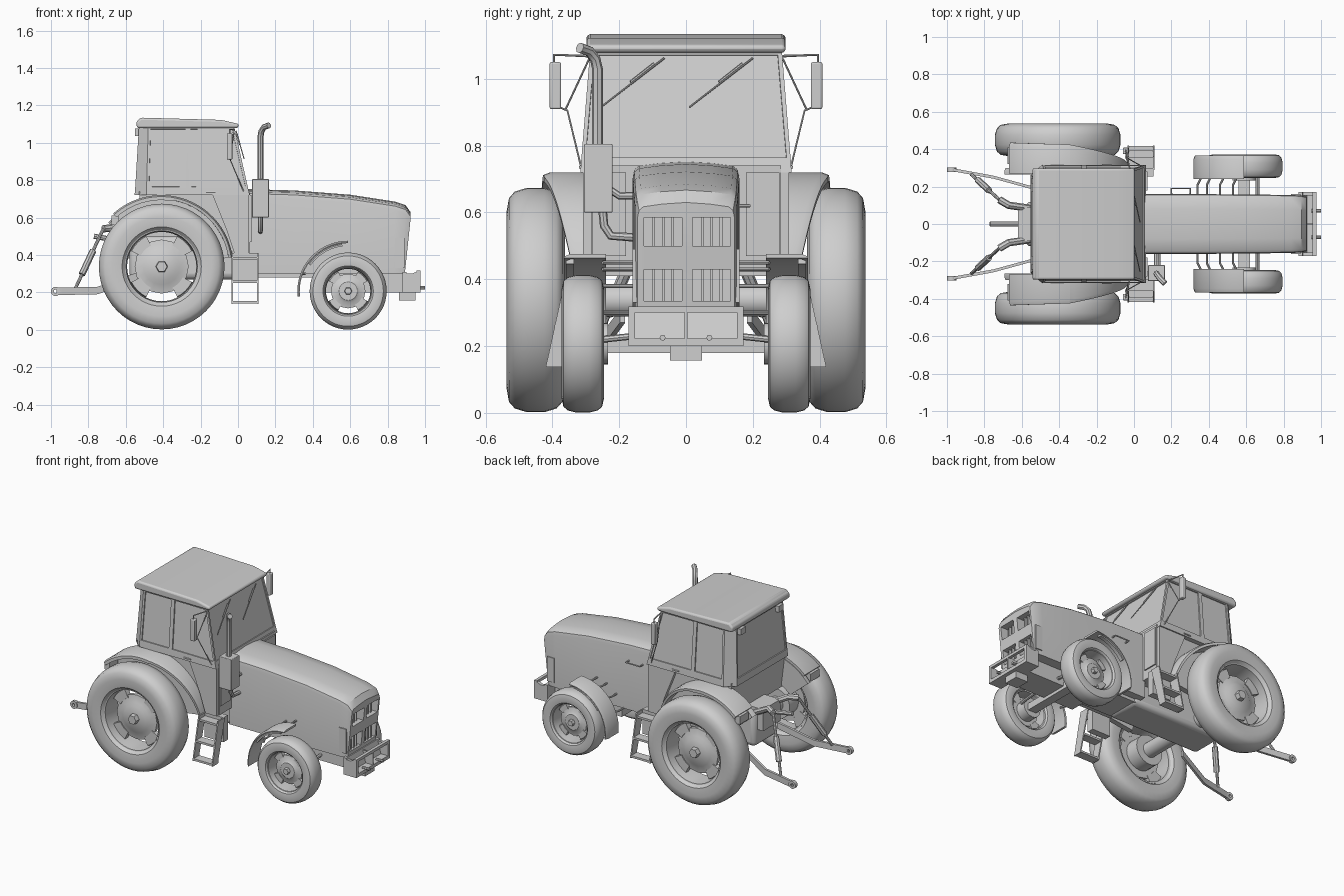
import bpy, bmesh
from math import sin, cos, pi, radians

old = bpy.data.objects.get("Cube")
if old:
    bpy.data.objects.remove(old, do_unlink=True)

GREY = (.62, .62, .62, 1)
paint = bpy.data.materials.new("plain grey")
paint.use_nodes = True
paint.diffuse_color = GREY
paint.node_tree.nodes["Principled BSDF"].inputs["Base Color"].default_value = GREY
parts = []


def add_object(name, mesh):
    obj = bpy.data.objects.new(name, mesh)
    bpy.context.collection.objects.link(obj)
    mesh.materials.clear()
    mesh.materials.append(paint)
    parts.append(obj)
    return obj


def finish(name, bm):
    bmesh.ops.remove_doubles(bm, verts=bm.verts, dist=.0001)
    bmesh.ops.recalc_face_normals(bm, faces=bm.faces)
    mesh = bpy.data.meshes.new(name)
    bm.to_mesh(mesh)
    bm.free()
    return add_object(name, mesh)


def loft_mesh(sections, wrap=False):
    """Skin a row of closed rings that have equal point counts."""
    bm = bmesh.new()
    rings = [[bm.verts.new(p) for p in ring] for ring in sections]
    count = len(rings[0])
    followers = rings[1:] + (rings[:1] if wrap else [])
    for one, two in zip(rings, followers):
        for i in range(count):
            j = (i + 1) % count
            bm.faces.new((one[i], one[j], two[j], two[i]))
    if not wrap:
        bm.faces.new(rings[0])
        bm.faces.new(rings[-1])
    return bm


def loft(name, sections, wrap=False):
    return finish(name, loft_mesh(sections, wrap))


def side_prism(name, outline, y_low, y_high):
    return loft(name, [[(x, y, z) for x, z in outline] for y in (y_low, y_high)])


def box(name, xs, ys, zs):
    (xa, xb), (ya, yb) = xs, ys
    return loft(name, [[(xa, ya, z), (xb, ya, z), (xb, yb, z), (xa, yb, z)] for z in zs])


def bevel(obj, width):
    mod = obj.modifiers.new("soft edges", "BEVEL")
    mod.width, mod.segments, mod.limit_method = width, 3, "ANGLE"


def lathe(name, centre, side, profile, steps=40):
    """Turn (radius, sideways) points about the wheel axis."""
    cx, cy, cz = centre
    rings = []
    for k in range(steps):
        a = 2 * pi * k / steps
        rings.append([(cx + r * cos(a), side * (cy + v), cz + r * sin(a)) for r, v in profile])
    return loft(name, rings, wrap=True)


def arc_band(name, centre, radii, degrees, side, inner, outer_start, outer_end, steps=20):
    """Curved slab around an axle, its outer edge easing between two widths."""
    cx, cz = centre
    low, high = radii
    rings = []
    for k in range(steps + 1):
        t = k / steps
        a = radians(degrees[0] + t * (degrees[1] - degrees[0]))
        edge = outer_start + t * (outer_end - outer_start)
        corners = ((low, inner), (high, inner), (high, edge - .02), (high - .008, edge), (low, edge))
        rings.append([(cx + r * cos(a), side * y, cz + r * sin(a)) for r, y in corners])
    return loft(name, rings)


def tube(name, points, radius):
    curve = bpy.data.curves.new(name, "CURVE")
    curve.dimensions, curve.bevel_depth, curve.bevel_resolution = "3D", radius, 2
    curve.use_fill_caps = True
    line = curve.splines.new("POLY")
    line.points.add(len(points) - 1)
    for point, co in zip(line.points, points):
        point.co = (*co, 1)
    temp = bpy.data.objects.new(name, curve)
    bpy.context.collection.objects.link(temp)
    graph = bpy.context.evaluated_depsgraph_get()
    mesh = bpy.data.meshes.new_from_object(temp.evaluated_get(graph))
    bpy.data.objects.remove(temp, do_unlink=True)
    return add_object(name, mesh)


def wheel(name, centre, side, radius, rim, half):
    depth = radius - rim
    right = [(0, .7), (.12, .92), (.5, 1), (.78, .92), (.92, .72), (1, .3)]
    shape = right + [(d, -v) for d, v in reversed(right)]
    lathe(name + "_tyre", centre, side, [(rim + d * depth, v * half) for d, v in shape], 48)
    lathe(name + "_rim", centre, side, [(rim * r, half * v) for r, v in
          ((1.01, .74), (.98, .72), (.95, 0), (.95, -.7), (1.01, -.74))])
    lathe(name + "_disc", centre, side, [(rim * r, half * v) for r, v in
          ((0, .35), (.4, .35), (.5, .2), (.74, .1), (.74, -.15), (0, -.15))], 16)
    lathe(name + "_hub", centre, side, [(rim * r, half * v) for r, v in
          ((0, .7), (.15, .7), (.17, .3), (0, .3))], 6)
    lathe(name + "_drum", centre, side, [(rim * r, half * v) for r, v in
          ((0, 0), (.5, 0), (.5, -1.2), (0, -1.2))], 24)
    for k in range(4):
        mid = 45 + 90 * k
        arc_band(f"{name}_tab_{k}", (centre[0], centre[2]), (rim * .65, rim * .97), (mid - 18, mid + 18),
                 side, centre[1] - half * .2, centre[1] + half * .2, centre[1] + half * .2, 4)


# Hood with crowned top and raked nose
def hood_ring(x, width, shoulder, top, x_low):
    half = [(x_low, width, .3), (x, width, shoulder), (x, width * .97, top - .024),
            (x, width * .88, top - .013), (x, width * .5, top - .005)]
    return half + [(x, 0, top)] + [(px, -y, z) for px, y, z in reversed(half)]


hood = loft("hood", [hood_ring(.05, .16, .7, .752, .05), hood_ring(.3, .16, .7, .745, .3),
                     hood_ring(.6, .158, .68, .722, .6), hood_ring(.84, .155, .64, .685, .83),
                     hood_ring(.895, .152, .615, .667, .88), hood_ring(.922, .145, .585, .63, .892)])

# Grille openings cut into the nose, then slats
for low, high in ((.5, .585), (.335, .43)):
    for near, far in ((-.125, -.012), (.02, .133)):
        cutter = box("grille_cutter", (.865, 1), (near, far), (low, high))
        cutter.hide_render = True
        cut = hood.modifiers.new("opening", "BOOLEAN")
        cut.object, cut.solver = cutter, "EXACT"
        bpy.context.view_layer.objects.active = hood
        bpy.ops.object.modifier_apply(modifier=cut.name)
        parts.remove(cutter)
        bpy.data.objects.remove(cutter, do_unlink=True)
        for k in (1, 2, 3):
            y = near + (far - near) * k / 4
            box("grille_slat", (.86, .885), (y - .004, y + .004), (low, high))

# Front weight carrier: open tray with a framed front
side_prism("carrier_back", [(.88, .2), (.93, .2), (.9, .31), (.88, .31)], -.172, .172)
box("carrier_floor", (.88, .975), (-.172, .172), (.2, .222))
box("carrier_front_bar", (.955, .975), (-.172, .172), (.3, .318))
for y, thick in ((-.162, .01), (0, .004), (.162, .01)):
    side_prism("carrier_web", [(.88, .2), (.975, .2), (.975, .318), (.93, .3), (.88, .3)], y - thick, y + thick)
box("tow_block", (.86, .95), (-.048, .048), (.157, .2))

# Chassis, axles and driveline
box("front_frame", (.4, .89), (-.09, .09), (.2, .31))
box("front_axle", (.56, .62), (-.26, .26), (.18, .225))
box("engine_sump", (.05, .45), (-.11, .11), (.28, .34))
bevel(box("gearbox", (-.58, .1), (-.12, .12), (.27, .5)), .03)
box("hitch_block", (-.62, -.5), (-.09, .09), (.38, .52))
lathe("rear_axle", (-.41, 0, .337), 1, [(0, -.38), (.048, -.38), (.048, .38), (0, .38)], 20)

# Cab: lower body, glazed upper body with recessed panes, roof
side_prism("cab_base", [(-.03, .41), (.065, .41), (.065, .74), (-.53, .74), (-.5, .5), (-.07, .5)], -.285, .285)


def cab_ring(front, split, rear, back, wide, narrow, z):
    half = [(front, wide), (split, wide), (rear, wide), (back, narrow)]
    return [(x, y, z) for x, y in half + [(x, -y) for x, y in reversed(half)]]


bm = loft_mesh([cab_ring(.063, -.268, -.49, -.553, .316, .262, .72),
                cab_ring(.055, -.268, -.489, -.55, .314, .26, .752),
                cab_ring(-.02, -.268, -.48, -.53, .287, .24, 1.085)])
bmesh.ops.recalc_face_normals(bm, faces=bm.faces)
panes = [f for f in bm.faces if abs(f.normal.z) < .5 and f.calc_area() > .05]
bmesh.ops.inset_individual(bm, faces=panes, thickness=.018, depth=0)
bmesh.ops.inset_individual(bm, faces=panes, thickness=.001, depth=-.007)
finish("cab_shell", bm)
bevel(side_prism("roof", [(-.54, 1.078), (0, 1.078), (.005, 1.1), (-.09, 1.122), (-.52, 1.134), (-.545, 1.11)],
                 -.298, .298), .014)
for y in (-.065, .2):
    tube("wiper_arm", [(-.01, y, 1.062), (.012, y - .1, .985), (.032, y - .19, .915)], .003)
    tube("wiper_blade", [(-.006, y - .03, 1.045), (.01, y - .1, .99)], .005)

for side, label in ((-1, "near"), (1, "far")):
    # Wheels and fenders
    wheel(label + "_rear_wheel", (-.408, .45, .338), side, .336, .195, .087)
    wheel(label + "_front_wheel", (.589, .309, .207), side, .206, .125, .063)
    arc_band(label + "_rear_fender", (-.41, .335), (.358, .385), (132, 80), side, .27, .435, .425)
    arc_band(label + "_rear_fender_front", (-.41, .335), (.362, .385), (80, 8), side, .27, .425, .33)
    arc_band(label + "_wheel_well", (-.41, .335), (.2, .37), (140, 8), side, .265, .3, .3)
    arc_band(label + "_front_fender", (.588, .205), (.258, .271), (186, 90), side, .24, .365, .365)
    arc_band(label + "_front_fender_lip", (.588, .205), (.243, .26), (145, 97), side, .335, .36, .36)
    for x, z in ((.34, .3), (.39, .38), (.46, .43), (.53, .45)):
        tube(label + "_fender_bracket", [(x, side * .15, z), (x, side * .21, z), (x + .02, side * .25, z)], .006)
    box(label + "_tail_lamp", (-.675, -.64), (side * .32, side * .41), (.56, .61))
    box(label + "_nose_lamp", (.84, .89), (side * .14, side * .16), (.33, .49))
    box(label + "_rear_work_lamp", (-.55, -.51), (side * .17, side * .22), (1.035, 1.075))
    # Door skin, firewall panel and side tank
    side_prism(label + "_door", [(-.14, .73), (.06, .73), (.06, .41), (-.02, .41), (-.06, .53)], side * .28, side * .308)
    box(label + "_firewall_panel", (.06, .073), (side * .18, side * .28), (.47, .72))
    box(label + "_side_tank", (-.03, .105), (side * .255, side * .3), (.25, .41))
    tube(label + "_door_handle", [(-.17, side * .316, .735), (-.12, side * .316, .735)], .005)
    # Boarding steps
    rail = [(.365, .137), (.42, .137), (.36, .41), (.29, .41)]
    for x in (-.035, .102):
        loft(label + "_step_rail", [[(px, side * y, z) for y, z in rail] for px in (x, x + .008)])
    for y, z in ((.36, .14), (.335, .25), (.3, .375)):
        box(label + "_step_tread", (-.035, .11), (side * y, side * (y + .058)), (z, z + .013))
    # Mirror with its arms
    bevel(box(label + "_mirror", (-.06, -.03), (side * .374, side * .408), (.91, 1.05)), .005)
    tube(label + "_mirror_arm", [(-.02, side * .285, 1.068), (-.045, side * .395, 1.072), (-.045, side * .395, 1.04)], .004)
    tube(label + "_mirror_stay", [(-.045, side * .39, .92), (-.04, side * .355, .905), (.03, side * .315, .74)], .003)
    tube(label + "_mirror_brace", [(-.02, side * .29, 1.06), (-.045, side * .36, .91)], .003)
    # Three-point hitch and steering rod
    loft(label + "_lower_link", [[(x, side * (y + dy), z + dz) for dy, dz in
                                  ((-.008, -.02), (.008, -.02), (.008, .02), (-.008, .02))]
                                 for x, y, z in ((-.97, .29, .205), (-.75, .25, .21), (-.53, .19, .29))])
    lathe(label + "_link_eye", (-.975, .29, .205), side, [(.01, -.011), (.025, -.011), (.025, .011), (.01, .011)], 16)
    tube(label + "_lift_rod", [(-.87, side * .265, .22), (-.72, side * .13, .54)], .009)
    tube(label + "_lift_rod_sleeve", [(-.835, side * .235, .295), (-.775, side * .18, .423)], .018)
    tube(label + "_lift_arm", [(-.72, side * .13, .54), (-.67, side * .1, .545), (-.53, side * .08, .47)], .02)
    tube(label + "_tie_rod", [(.66, side * .06, .24), (.66, side * .25, .22)], .01)
    tube(label + "_carrier_pin", [(.95, side * .07, .225), (1, side * .07, .225)], .009)
tube("top_link", [(-.77, 0, .5), (-.6, 0, .47)], .014)

# Exhaust stack on one side, hand rail on the other
bevel(box("muffler", (.075, .165), (-.305, -.22), (.6, .805)), .004)
tube("stack", [(.12, -.265, .8), (.12, -.265, 1.03), (.125, -.272, 1.06), (.138, -.29, 1.083), (.165, -.318, 1.093)], .016)
tube("exhaust_lower", [(.12, -.25, .61), (.12, -.245, .56), (.12, -.225, .53), (.12, -.15, .525)], .013)
tube("exhaust_upper", [(.13, -.23, .67), (.13, -.2, .65), (.13, -.15, .65)], .011)
tube("hand_rail", [(.2, .155, .62), (.2, .19, .62), (.3, .19, .62), (.3, .155, .62)], .005)

# Smooth round parts while keeping hard edges
bpy.ops.object.select_all(action="DESELECT")
for obj in parts:
    obj.select_set(True)
bpy.context.view_layer.objects.active = hood
bpy.ops.object.shade_smooth_by_angle(angle=radians(35))
